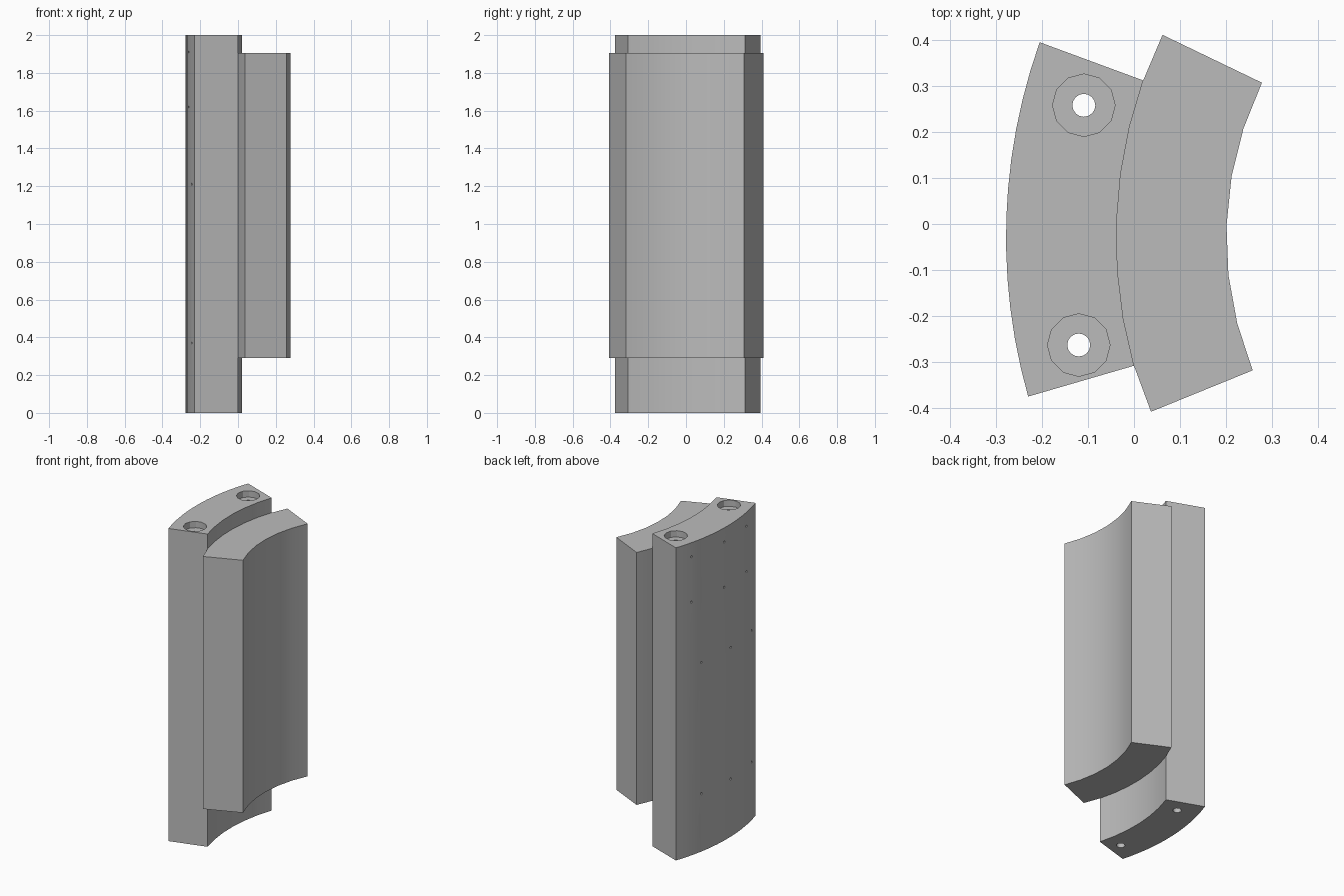
import bpy, bmesh, math
from mathutils import Vector, Matrix

old = bpy.data.objects.get("Cube")
if old:
    bpy.data.objects.remove(old, do_unlink=True)

grey = bpy.data.materials.new("plain_grey")
grey.use_nodes = True
tone = (0.5, 0.5, 0.5, 1)
grey.diffuse_color = tone
grey.node_tree.nodes["Principled BSDF"].inputs["Base Color"].default_value = tone


def arc(start, end, bulge, steps):
    """Points along a circular arc that bulges toward -x."""
    a, b = Vector(start), Vector(end)
    half = (b - a).length / 2
    radius = (half ** 2 + bulge ** 2) / (2 * bulge)
    along = (b - a).normalized()
    out = Vector((-along.y, along.x))
    if out.x > 0:
        out.negate()
    centre = (a + b) / 2 - out * (radius - bulge)
    sweep = math.asin(half / radius)
    angles = [sweep * (2 * i / steps - 1) for i in range(steps + 1)]
    return [centre + radius * (along * math.sin(t) + out * math.cos(t)) for t in angles]


def make_object(name, bm):
    mesh = bpy.data.meshes.new(name)
    bmesh.ops.recalc_face_normals(bm, faces=bm.faces)
    bm.to_mesh(mesh)
    bm.free()
    mesh.materials.append(grey)
    obj = bpy.data.objects.new(name, mesh)
    bpy.context.collection.objects.link(obj)
    return obj


def prism(name, outline, bottom, top):
    bm = bmesh.new()
    base = bm.faces.new([bm.verts.new((p.x, p.y, bottom)) for p in outline])
    raised = bmesh.ops.extrude_face_region(bm, geom=[base], use_keep_orig=True)
    verts = [g for g in raised["geom"] if isinstance(g, bmesh.types.BMVert)]
    bmesh.ops.translate(bm, verts=verts, vec=(0, 0, top - bottom))
    return make_object(name, bm)


def drill(target, centre, radius, depth, sides, sideways=False):
    """Cut a round hole along z, or along x when sideways."""
    turn = Matrix.Rotation(math.pi / 2, 4, "Y") if sideways else Matrix()
    bm = bmesh.new()
    bmesh.ops.create_cone(bm, cap_ends=True, segments=sides, radius1=radius,
                          radius2=radius, depth=depth,
                          matrix=Matrix.Translation(centre) @ turn)
    cutter = make_object("hole_cutter", bm)
    cutter.hide_render = True
    mod = target.modifiers.new("hole", "BOOLEAN")
    mod.operation, mod.solver, mod.object = "DIFFERENCE", "EXACT", cutter
    bpy.context.view_layer.objects.active = target
    bpy.ops.object.modifier_apply(modifier=mod.name)
    bpy.data.objects.remove(cutter, do_unlink=True)


# Curved outlines; both blocks share the joint arc
outer = arc((-0.205, 0.395), (-0.23, -0.375), 0.06, 12)
joint = arc((0, -0.308), (0.02, 0.312), 0.048, 6)
inner = arc((0.258, -0.318), (0.278, 0.307), 0.067, 6)

backing = prism("backing_block", outer + joint, 0, 2)
facing = prism("facing_block",
               inner + [Vector((0.062, 0.411))] + joint[::-1] + [Vector((0.037, -0.408))],
               0.29, 1.905)

# Counterbored bolt holes running the full height
for x, y in [(-0.109, 0.258), (-0.12, -0.263)]:
    drill(backing, (x, y, 2), 0.068, 0.08, 12)
    drill(backing, (x, y, 1), 0.025, 2.2, 16)

# Small pin holes on the convex side
for heights, places in [((1.91, 1.62), (0.285, 0.01, -0.24)),
                        ((1.21, 0.37), (0.21, -0.055, -0.315))]:
    for z in heights:
        for y in places:
            skin = min(outer, key=lambda p: abs(p.y - y)).x
            drill(backing, (skin, y, z), 0.007, 0.1, 8, sideways=True)

# Smooth the curved walls, keep the edges sharp
for obj in (backing, facing):
    bpy.ops.object.select_all(action="DESELECT")
    obj.select_set(True)
    bpy.context.view_layer.objects.active = obj
    bpy.ops.object.shade_smooth_by_angle(angle=math.radians(30))
